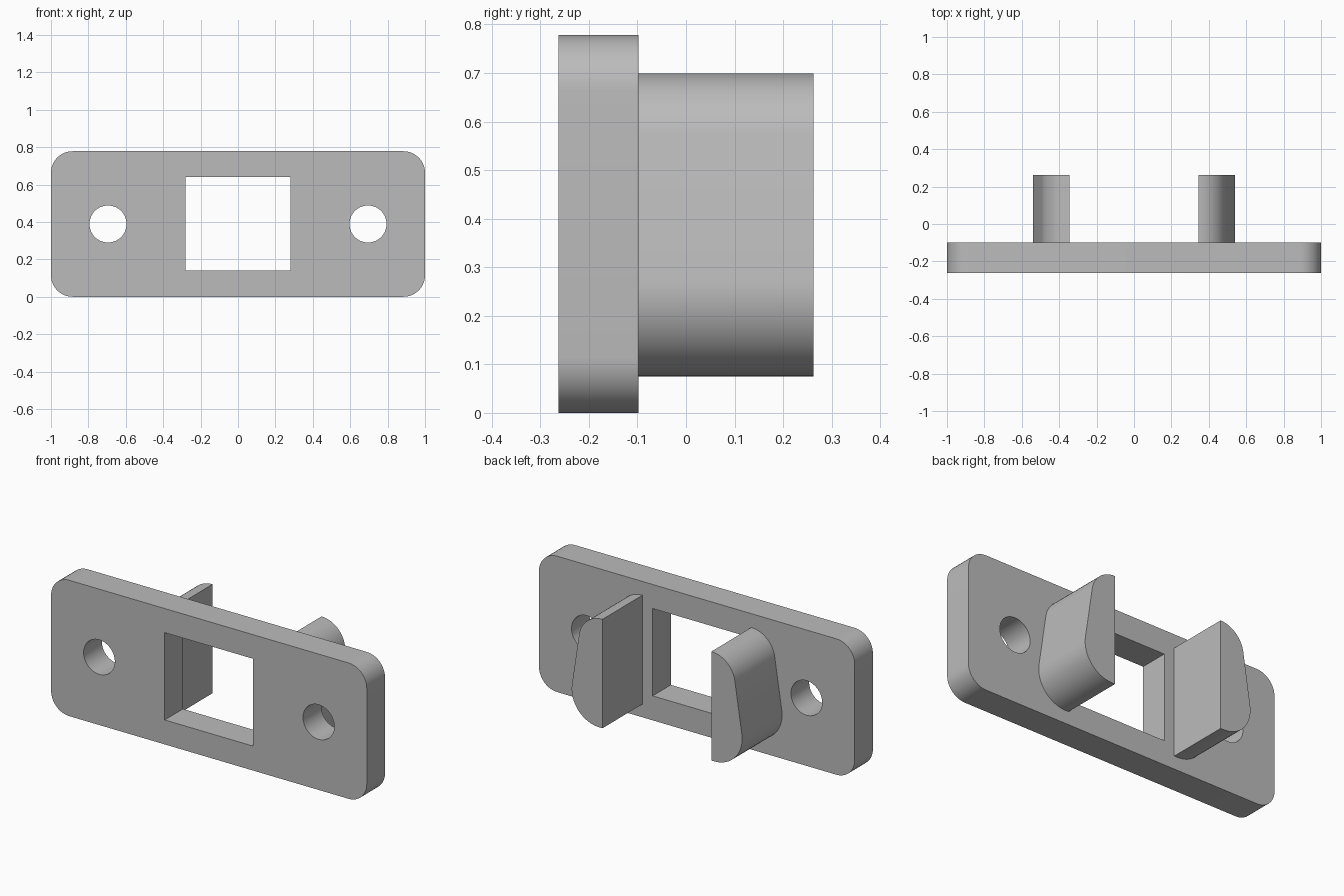
import bpy, bmesh, math

cube = bpy.data.objects.get("Cube")
if cube:
    bpy.data.objects.remove(cube, do_unlink=True)

# Single grey finish
grey = bpy.data.materials.new("plain grey")
grey.use_nodes = True
colour = (0.5, 0.5, 0.5, 1)
grey.diffuse_color = colour
shader = next(n for n in grey.node_tree.nodes if n.type == 'BSDF_PRINCIPLED')
shader.inputs["Base Color"].default_value = colour


def arc(cx, cz, r, start, end, steps):
    """Points on an arc in the x-z plane, angles in degrees."""
    angles = [math.radians(start + (end - start) * i / steps) for i in range(steps + 1)]
    return [(cx + r * math.cos(a), cz + r * math.sin(a)) for a in angles]


def extrude_outlines(name, outlines, front, back):
    """Fill x-z outlines (the first is the rim, the rest are holes) and extrude along y."""
    bm = bmesh.new()
    for outline in outlines:
        verts = [bm.verts.new((x, front, z)) for x, z in outline]
        for a, b in zip(verts, verts[1:] + verts[:1]):
            bm.edges.new((a, b))
    if len(outlines) == 1:
        bm.faces.new(bm.verts[:])
    else:
        bmesh.ops.triangle_fill(bm, edges=bm.edges[:], use_beauty=True, normal=(0, -1, 0))
    grown = bmesh.ops.extrude_face_region(bm, geom=bm.faces[:], use_keep_orig=True)
    moved = [g for g in grown["geom"] if isinstance(g, bmesh.types.BMVert)]
    bmesh.ops.translate(bm, verts=moved, vec=(0, back - front, 0))
    bmesh.ops.recalc_face_normals(bm, faces=bm.faces[:])
    mesh = bpy.data.meshes.new(name)
    bm.to_mesh(mesh)
    bm.free()
    mesh.materials.append(grey)
    obj = bpy.data.objects.new(name, mesh)
    bpy.context.collection.objects.link(obj)
    bpy.ops.object.select_all(action='DESELECT')
    obj.select_set(True)
    bpy.context.view_layer.objects.active = obj
    bpy.ops.object.shade_smooth_by_angle(angle=math.radians(30))
    return obj


FRONT, SHOULDER, BACK = -0.263, -0.098, 0.263
HEIGHT, CORNER = 0.778, 0.115
MID = HEIGHT / 2

# Mounting plate: rounded rim, square window, two screw holes
rim = []
for i, (sx, sz) in enumerate([(1, 1), (-1, 1), (-1, -1), (1, -1)]):
    rim += arc(sx * (1 - CORNER), MID + sz * (MID - CORNER), CORNER, i * 90, i * 90 + 90, 10)
window = [(-0.28, 0.14), (0.28, 0.14), (0.28, 0.64), (-0.28, 0.64)]
screw_holes = [arc(side * 0.695, MID, 0.099, 0, 360, 48)[:-1] for side in (-1, 1)]
extrude_outlines("mounting_plate", [rim, window] + screw_holes, FRONT, SHOULDER)

# Rear lugs: flat inner face, rounded ends, tapering outer face
INNER, TILT = 0.345, 8.6
lug = [(INNER, 0.075)]
lug += arc(0.365, 0.25, 0.175, -90, TILT, 16)
lug += arc(INNER, 0.549, 0.15, TILT, 90, 14)
for side, name in ((1, "left_lug"), (-1, "right_lug")):
    extrude_outlines(name, [[(side * x, z) for x, z in lug]], SHOULDER, BACK)
